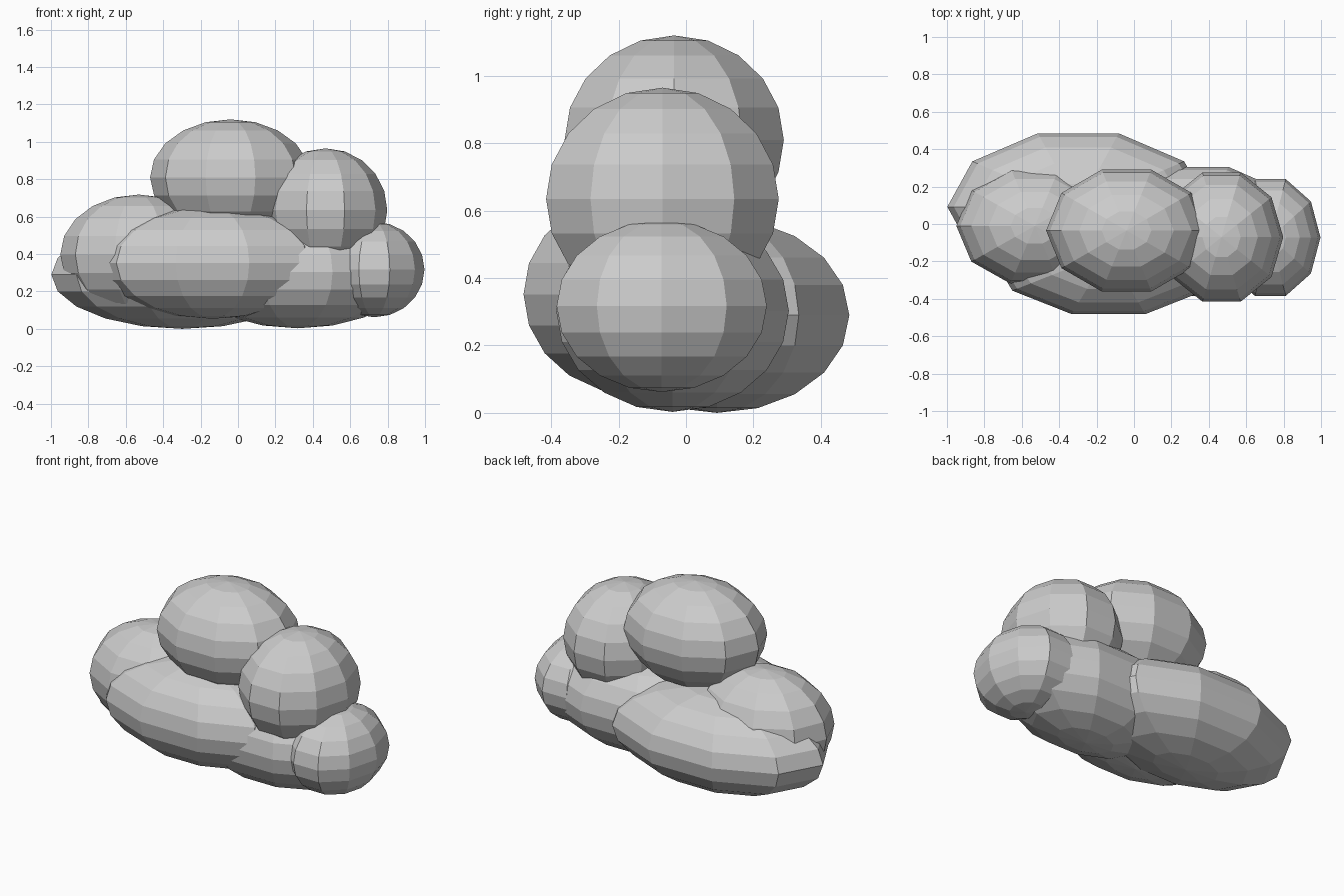
import bpy, bmesh, math
from mathutils import Matrix, Vector

if "Cube" in bpy.data.objects:
    bpy.data.objects.remove(bpy.data.objects["Cube"])


def puff(name, centre, radii):
    """Flat-shaded low-poly ellipsoid: 10 segments, 10 rings, a vertex on the x axis."""
    bm = bmesh.new()
    bmesh.ops.create_uvsphere(bm, u_segments=10, v_segments=10, radius=1)
    # turn the ball so one meridian lies along +x
    v = max(bm.verts, key=lambda p: math.hypot(p.co.x, p.co.y))
    turn = Matrix.Rotation(-math.atan2(v.co.y, v.co.x), 4, 'Z')
    bm.transform(Matrix.Diagonal(Vector((*radii, 1))) @ turn)
    mesh = bpy.data.meshes.new(name)
    bm.to_mesh(mesh)
    bm.free()
    obj = bpy.data.objects.new(name, mesh)
    obj.location = centre
    bpy.context.collection.objects.link(obj)
    return obj


# Cloud built from seven overlapping puffs
puff("top_puff", (-0.04, -0.035, 0.81), (0.43, 0.342, 0.31))
puff("upper_right_puff", (0.468, -0.07, 0.635), (0.33, 0.363, 0.33))
puff("upper_left_puff", (-0.53, -0.01, 0.398), (0.42, 0.325, 0.32))
puff("right_end_puff", (0.729, -0.072, 0.317), (0.268, 0.328, 0.255))
puff("front_base_puff", (-0.136, -0.153, 0.352), (0.636, 0.346, 0.298))
puff("back_base_puff", (-0.298, 0.092, 0.29), (0.70, 0.413, 0.29))
puff("right_base_puff", (0.32, -0.04, 0.303), (0.60, 0.363, 0.30))
